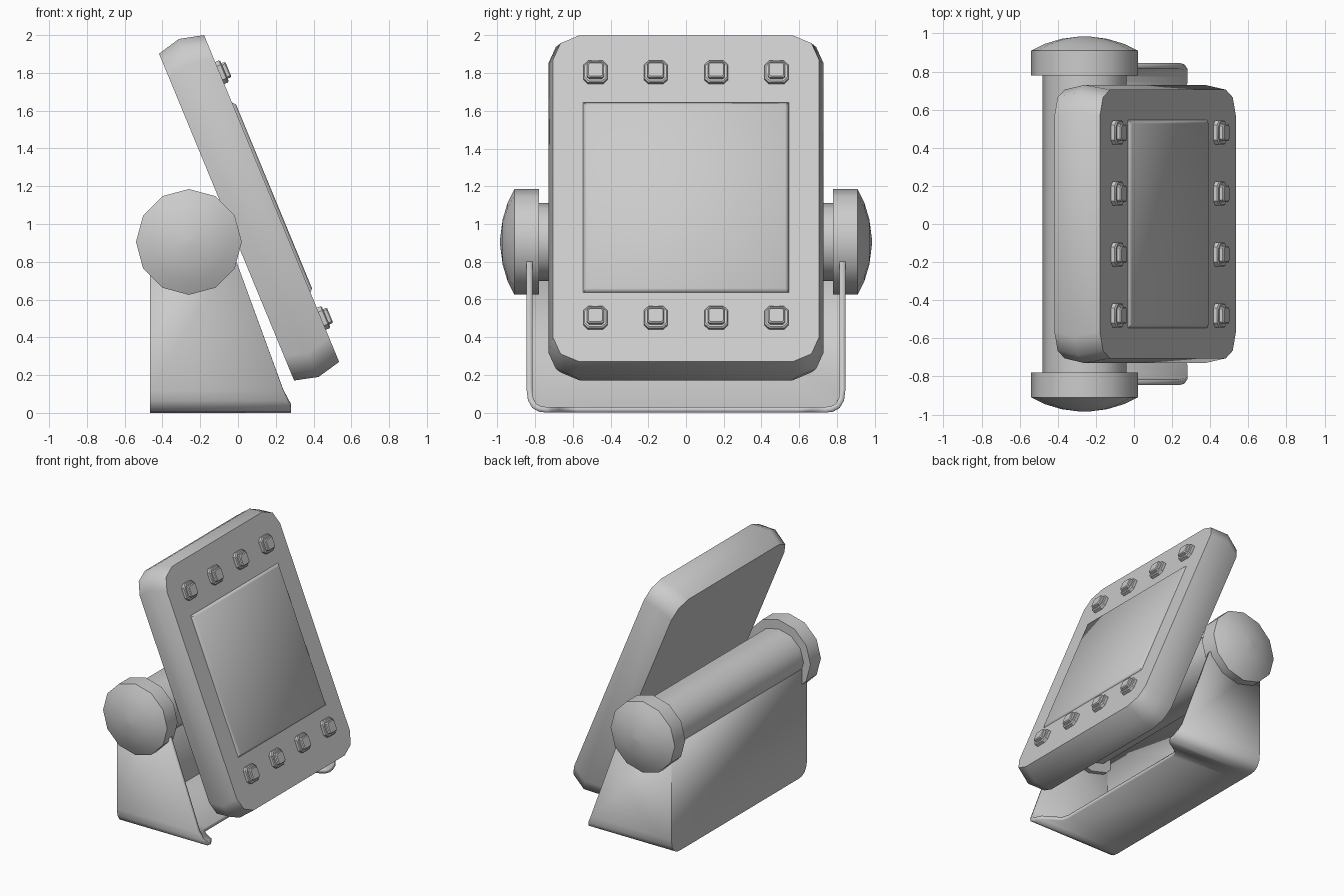
import bpy, bmesh, math
from mathutils import Vector

if "Cube" in bpy.data.objects:
    bpy.data.objects.remove(bpy.data.objects["Cube"])

TILT = math.atan2(0.715, 1.73)
C, S = math.cos(TILT), math.sin(TILT)


def panel(y, u, d):
    """Panel frame (sideways, up the face, along the face normal) to world."""
    return Vector((d * C - u * S, y, d * S + u * C))


def finish(name, bm, angle=50):
    bmesh.ops.recalc_face_normals(bm, faces=bm.faces)
    me = bpy.data.meshes.new(name)
    bm.to_mesh(me)
    bm.free()
    ob = bpy.data.objects.new(name, me)
    bpy.context.collection.objects.link(ob)
    bpy.ops.object.select_all(action='DESELECT')
    ob.select_set(True)
    bpy.context.view_layer.objects.active = ob
    bpy.ops.object.shade_smooth_by_angle(angle=math.radians(angle))
    return ob


def loft(name, rings, angle=50):
    """Closed solid through a list of equal-length rings."""
    bm = bmesh.new()
    vs = [[bm.verts.new(p) for p in r] for r in rings]
    n = len(vs[0])
    for a, b in zip(vs, vs[1:]):
        for i in range(n):
            j = (i + 1) % n
            bm.faces.new((a[i], a[j], b[j], b[i]))
    bm.faces.new(vs[0])
    bm.faces.new(vs[-1])
    return finish(name, bm, angle)


def rect_ring(y, u, d, w, h, cuts):
    """Rectangle whose corners are cut back by the given (side, top) steps."""
    q = [(w - a, h - b) for a, b in cuts]
    pts = q + [(-a, b) for a, b in q[::-1]]
    pts += [(-a, -b) for a, b in q] + [(a, -b) for a, b in q[::-1]]
    return [panel(y + a, u + b, d) for a, b in pts]


def round_ring(y, rx, rz):
    return [(-0.26 + rx * math.sin(i * math.pi / 6), y,
             0.905 + rz * math.cos(i * math.pi / 6)) for i in range(12)]


# Tilted display housing with bulging side walls
corner = [(0, 0.14), (0.04, 0.045), (0.14, 0)]
loft("display_housing", [rect_ring(0, 0.981, d, w, h, corner)
     for d, w, h in [(0.34, 0.705, 0.936), (0.467, 0.73, 0.968), (0.598, 0.705, 0.936)]])

# Screen with a softly raised edge
loft("screen", [rect_ring(0, 0.986, d, w, w, [(0, 0)])
     for d, w in [(0.58, 0.545), (0.598, 0.545), (0.614, 0.526)]])

# Two rows of four stepped buttons
for row, u in (("top", 1.70), ("bottom", 0.292)):
    for k, y in enumerate((-0.48, -0.16, 0.16, 0.48)):
        for part, d0, d1, w, c in (("button_base", 0.59, 0.625, 0.063, 0.024),
                                   ("button_cap", 0.62, 0.648, 0.044, 0.01)):
            cut = [(0, c), (c, 0)]
            loft(f"{row}_{part}_{k + 1}",
                 [rect_ring(y, u, d0, w, w, cut),
                  rect_ring(y, u, d1 - 0.006, w, w, cut),
                  rect_ring(y, u, d1, w - 0.006, w - 0.006, cut)], 30)

# Pivot tube and the two domed knobs
loft("pivot_tube", [round_ring(y, 0.22, 0.207) for y in (-0.8, 0.8)])
for s, side in ((-1, "left"), (1, "right")):
    loft(side + "_knob", [round_ring(s * y, r, r) for y, r in
         [(0.78, 0.28), (0.91, 0.28), (0.945, 0.21), (0.972, 0.12), (0.985, 0.02)]], 40)

# Folded sheet bracket: side walls, notched floor and back plate
half = [(0.845, 0.85, -0.026), (0.845, 0.12, 0.24), (0.838, 0.065, 0.265),
        (0.815, 0.025, 0.28), (0.78, 0.005, 0.28), (0.74, 0, 0.28), (0.71, 0, 0.265),
        (0.67, 0, 0.20), (0.63, 0, 0.14), (0.58, 0, 0.125)]
strip = half + [(-y, z, x) for y, z, x in half[::-1]]
bm = bmesh.new()
back = [bm.verts.new((-0.465, y, z)) for y, z, x in strip]
front = [bm.verts.new((x, y, z)) for y, z, x in strip]
for i in range(len(strip) - 1):
    bm.faces.new((back[i], back[i + 1], front[i + 1], front[i]))
bm.faces.new(back)
bracket = finish("stand_bracket", bm, 40)
# Make the outside face outward so the sheet thickens inward
floor = min(bracket.data.polygons, key=lambda p: p.center.z)
mod = bracket.modifiers.new("thickness", 'SOLIDIFY')
mod.thickness = 0.03
mod.offset = -1 if floor.normal.z < 0 else 1
mod.use_even_offset = True
